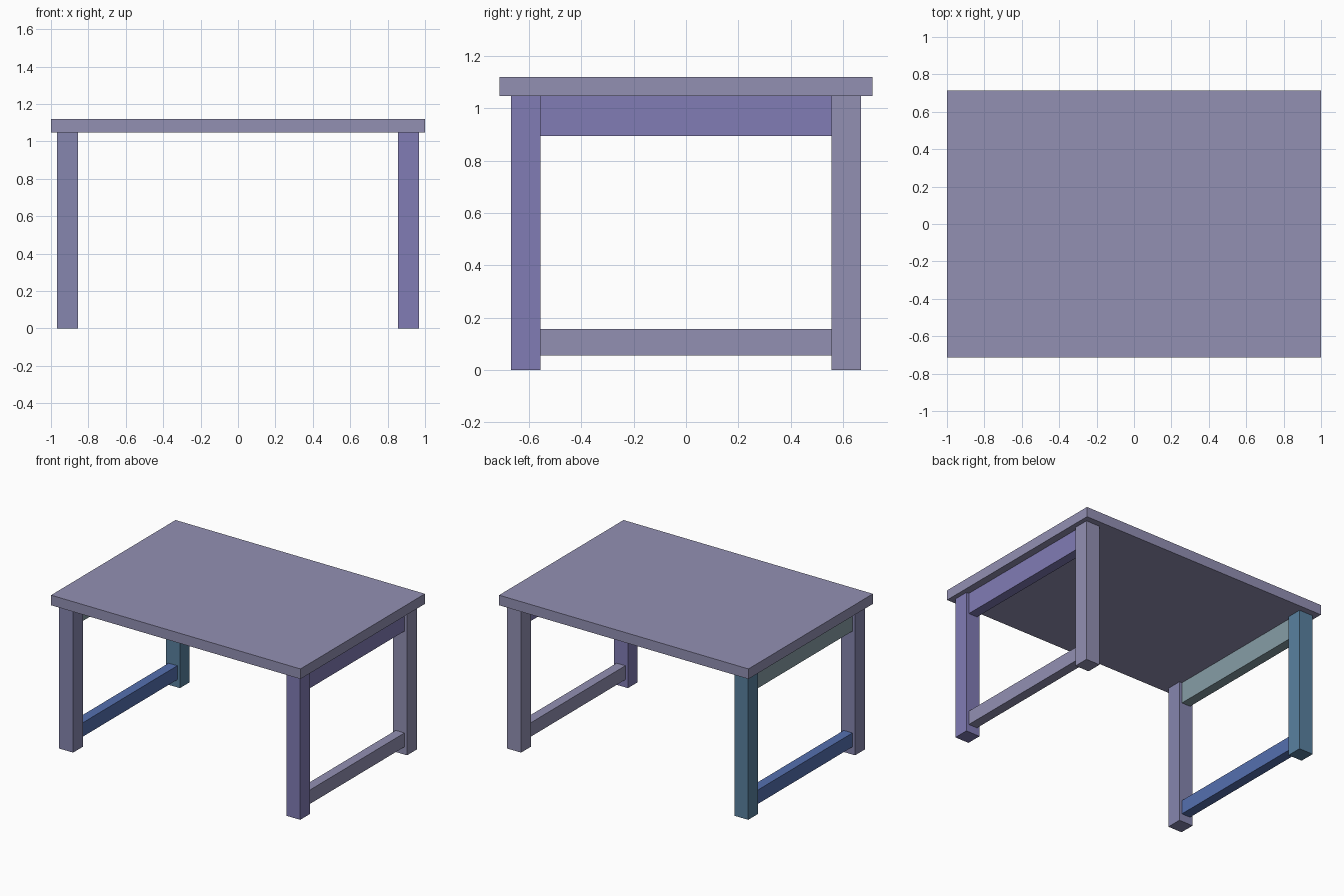
import bpy

if "Cube" in bpy.data.objects:
    bpy.data.objects.remove(bpy.data.objects["Cube"])

TOP_Z, UNDER_Z = 1.12, 1.047     # table top slab
LEG = 0.112                      # square leg section
LEG_X, LEG_Y = 0.911, 0.612      # leg centres
RAIL = 0.07                      # rail thickness, inset from the leg faces


def colour(name, rgb):
    mat = bpy.data.materials.new(name)
    mat.diffuse_color = (*rgb, 1.0)
    mat.use_nodes = True
    mat.node_tree.nodes["Principled BSDF"].inputs["Base Color"].default_value = mat.diffuse_color
    return mat


violet = colour("violet", (0.22, 0.20, 0.46))
mauve = colour("mauve_grey", (0.29, 0.28, 0.45))
steel = colour("steel_blue", (0.10, 0.22, 0.35))
indigo = colour("grey_indigo", (0.24, 0.24, 0.43))
blue = colour("deep_blue", (0.09, 0.16, 0.43))
sage = colour("grey_teal", (0.24, 0.34, 0.38))


def box(name, centre, size, mat):
    bpy.ops.mesh.primitive_cube_add(size=1, location=centre)
    obj = bpy.context.object
    obj.name = name
    obj.scale = size
    bpy.ops.object.transform_apply(location=False, rotation=False, scale=True)
    obj.data.materials.append(mat)
    return obj


def rail(name, x, z0, z1, mat):
    # spans the gap between the front and back legs of one side
    box(name, (x, 0, (z0 + z1) / 2), (RAIL, 2 * LEG_Y - LEG, z1 - z0), mat)


# Table top
box("table_top", (0, 0, (TOP_Z + UNDER_Z) / 2), (2.0, 1.426, TOP_Z - UNDER_Z), mauve)

# Each side frame: two legs, an apron under the top and a low stretcher
sides = (
    ("left", -1, indigo, steel, sage, blue),
    ("right", 1, violet, mauve, violet, mauve),
)
for side, s, front_mat, back_mat, apron_mat, stretcher_mat in sides:
    x = s * LEG_X
    for end, e, mat in (("front", -1, front_mat), ("back", 1, back_mat)):
        box(f"{end}_{side}_leg", (x, e * LEG_Y, UNDER_Z / 2), (LEG, LEG, UNDER_Z), mat)
    rail(f"{side}_apron", x, 0.895, UNDER_Z, apron_mat)
    rail(f"{side}_stretcher", x, 0.056, 0.157, stretcher_mat)
